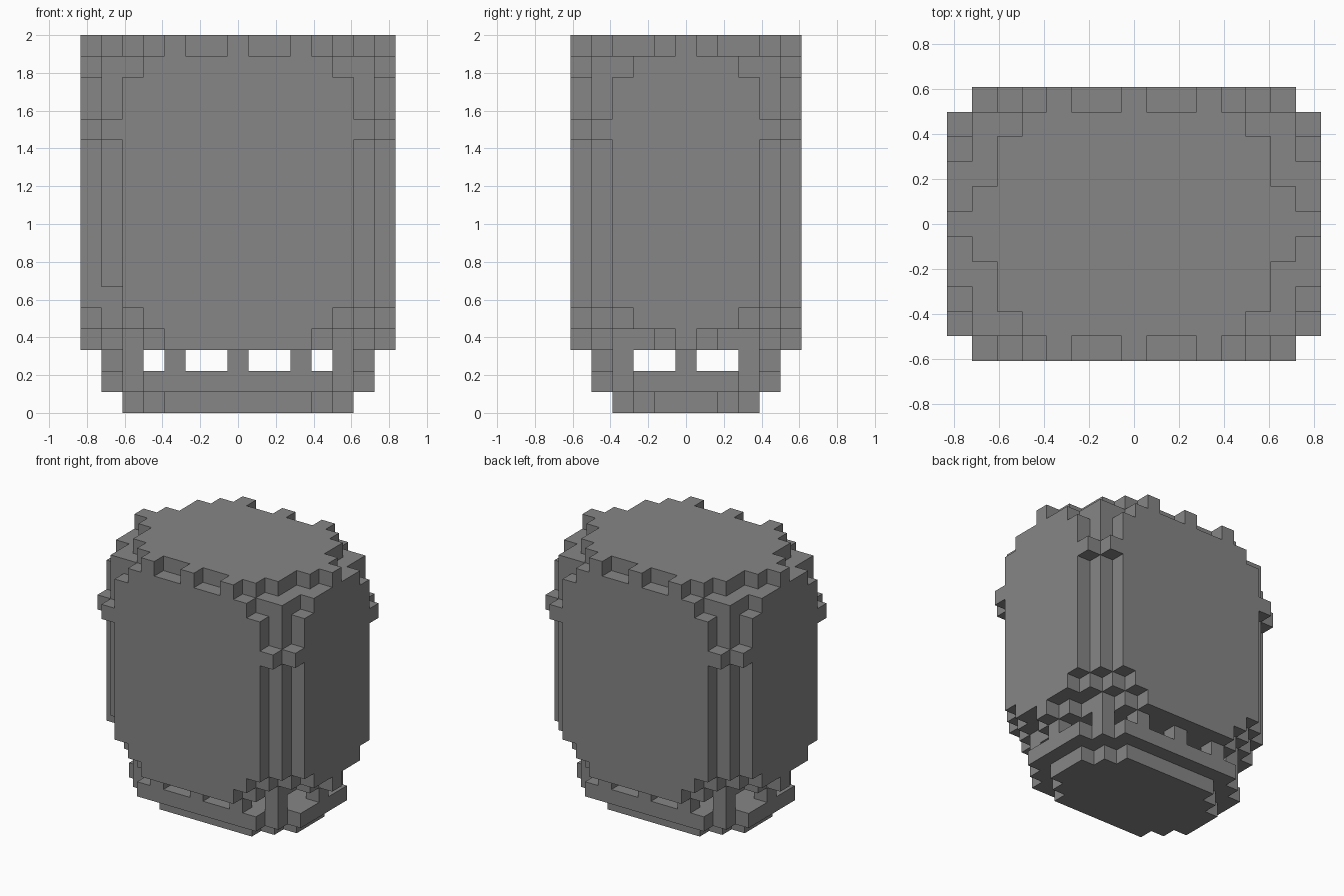
import bpy
import bmesh
from math import radians

if "Cube" in bpy.data.objects:
    bpy.data.objects.remove(bpy.data.objects["Cube"], do_unlink=True)

UNIT = 1 / 9  # edge of one block

grey = bpy.data.materials.new("mid_grey")
grey.use_nodes = True
colour = (0.238, 0.238, 0.238, 1)
grey.diffuse_color = colour
grey.node_tree.nodes["Principled BSDF"].inputs["Base Color"].default_value = colour


def layer(widths, level):
    """Blocks of one level: widths[j] is the half-width of the rows at +j and -j."""
    return {(i, s * j, level)
            for j, w in enumerate(widths) for s in (-1, 1)
            for i in range(-w, w + 1)}


def mirrored(spots, level):
    """Single blocks repeated in all four quarters."""
    return {(sx * i, sy * j, level) for i, j in spots for sx in (-1, 1) for sy in (-1, 1)}


def build(name, cells):
    """Skin a set of blocks with only its outer faces, then merge flat areas."""
    bm = bmesh.new()
    for cell in cells:
        for axis in range(3):
            for side in (-1, 1):
                beside = list(cell)
                beside[axis] += side
                if tuple(beside) in cells:
                    continue
                u, v = (axis + 1) % 3, (axis + 2) % 3
                corners = []
                for a, b in ((-1, -1), (1, -1), (1, 1), (-1, 1)):
                    p = [cell[0], cell[1], cell[2] + 0.5]
                    p[axis] += side / 2
                    p[u] += a * side / 2
                    p[v] += b / 2
                    corners.append(bm.verts.new([c * UNIT for c in p]))
                bm.faces.new(corners)
    bmesh.ops.remove_doubles(bm, verts=bm.verts, dist=UNIT / 100)
    bmesh.ops.dissolve_limit(bm, angle_limit=radians(1), verts=bm.verts, edges=bm.edges)
    mesh = bpy.data.meshes.new(name)
    bm.to_mesh(mesh)
    bm.free()
    mesh.materials.append(grey)
    obj = bpy.data.objects.new(name, mesh)
    bpy.context.collection.objects.link(obj)


# Stepped foot and its plate
build("foot", layer([5, 5, 4, 3], 0) | layer([6, 6, 6, 5, 4], 1))

# Short posts carrying the body
build("posts", mirrored([(0, 4), (3, 4), (5, 3), (6, 0)], 2))

# Body: widening underside, straight walls with stepped corners, corner band
body = layer([7, 6, 5, 5, 4, 3], 3) | layer([7, 7, 7, 6, 5, 4], 4)
for level in range(5, 16):
    body |= layer([7, 7, 7, 7, 6, 5], level)
body |= layer([7, 7, 7, 7, 7, 6], 13)
body |= layer([7, 7, 7, 6, 6, 4], 16)
body.discard((-6, -4, 5))  # one chipped corner block

# Notched top joins the walls
body |= layer([7, 6, 5, 5, 4], 17) | mirrored([(0, 5), (3, 5)], 17)
build("body", body)
